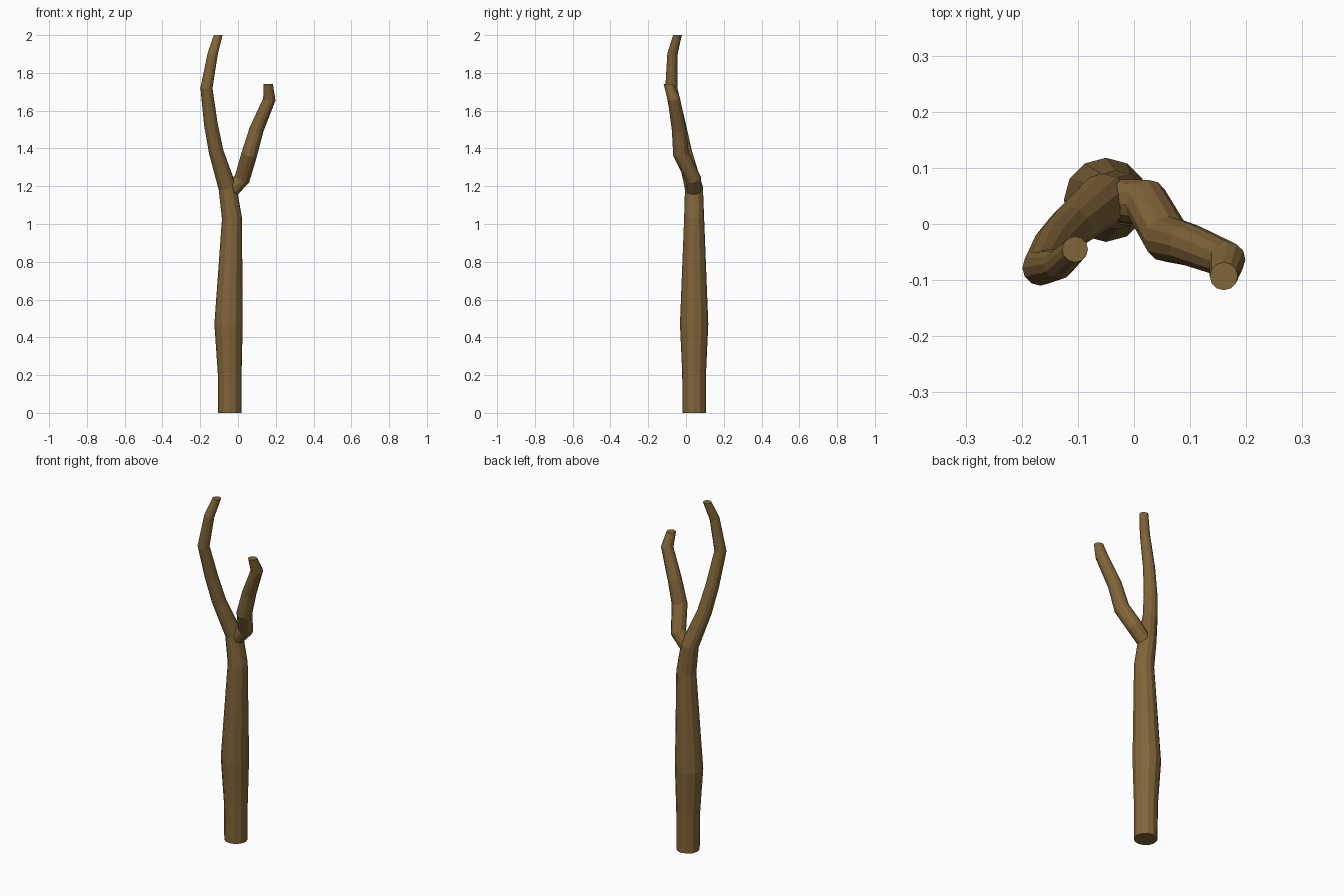
import bpy, bmesh
from math import cos, sin, tau
from mathutils import Vector

if "Cube" in bpy.data.objects:
    bpy.data.objects.remove(bpy.data.objects["Cube"])

SIDES = 12
bark = bpy.data.materials.new("bark")
bark.diffuse_color = (0.22, 0.13, 0.04, 1)
bark.use_nodes = True
bark.node_tree.nodes["Principled BSDF"].inputs["Base Color"].default_value = bark.diffuse_color


def tube(name, nodes, level_start=True):
    """Closed faceted tube through (x, y, z, radius) nodes, with a level top."""
    pts = [Vector(n[:3]) for n in nodes]
    bm = bmesh.new()
    rings = []
    for i, n in enumerate(nodes):
        prev, nxt = pts[max(i - 1, 0)], pts[min(i + 1, len(pts) - 1)]
        d = Vector((0, 0, 0))
        if i > 0:
            d += (pts[i] - prev).normalized()
        if i < len(pts) - 1:
            d += (nxt - pts[i]).normalized()
        if i == len(pts) - 1 or (i == 0 and level_start):
            d = Vector((0, 0, 1))
        turn = Vector((0, 0, 1)).rotation_difference(d.normalized())
        rings.append([bm.verts.new(pts[i] + turn @ Vector(
            (n[3] * cos(tau * k / SIDES), n[3] * sin(tau * k / SIDES), 0)))
            for k in range(SIDES)])
    for a, b in zip(rings, rings[1:]):
        for k in range(SIDES):
            j = (k + 1) % SIDES
            bm.faces.new((a[k], a[j], b[j], b[k]))
    bm.faces.new(rings[0][::-1])
    bm.faces.new(rings[-1])
    me = bpy.data.meshes.new(name)
    bm.to_mesh(me)
    bm.free()
    me.materials.append(bark)
    ob = bpy.data.objects.new(name, me)
    bpy.context.collection.objects.link(ob)


# Trunk running on into the taller left branch
tube("trunk_and_left_branch", [
    (-0.043, 0.043, 0.00, 0.062), (-0.044, 0.043, 0.21, 0.063),
    (-0.050, 0.043, 0.47, 0.075), (-0.032, 0.043, 1.03, 0.053),
    (-0.055, 0.042, 1.19, 0.048), (-0.115, -0.007, 1.38, 0.039),
    (-0.144, -0.038, 1.53, 0.036), (-0.167, -0.078, 1.72, 0.032),
    (-0.134, -0.072, 1.90, 0.027), (-0.105, -0.045, 2.00, 0.023)])

# Shorter right branch, rooted inside the fork
tube("right_branch", [
    (-0.040, 0.042, 1.17, 0.038), (0.022, 0.038, 1.24, 0.042),
    (0.060, -0.027, 1.37, 0.042), (0.098, -0.037, 1.50, 0.038),
    (0.166, -0.064, 1.66, 0.033), (0.160, -0.093, 1.74, 0.025)], False)
